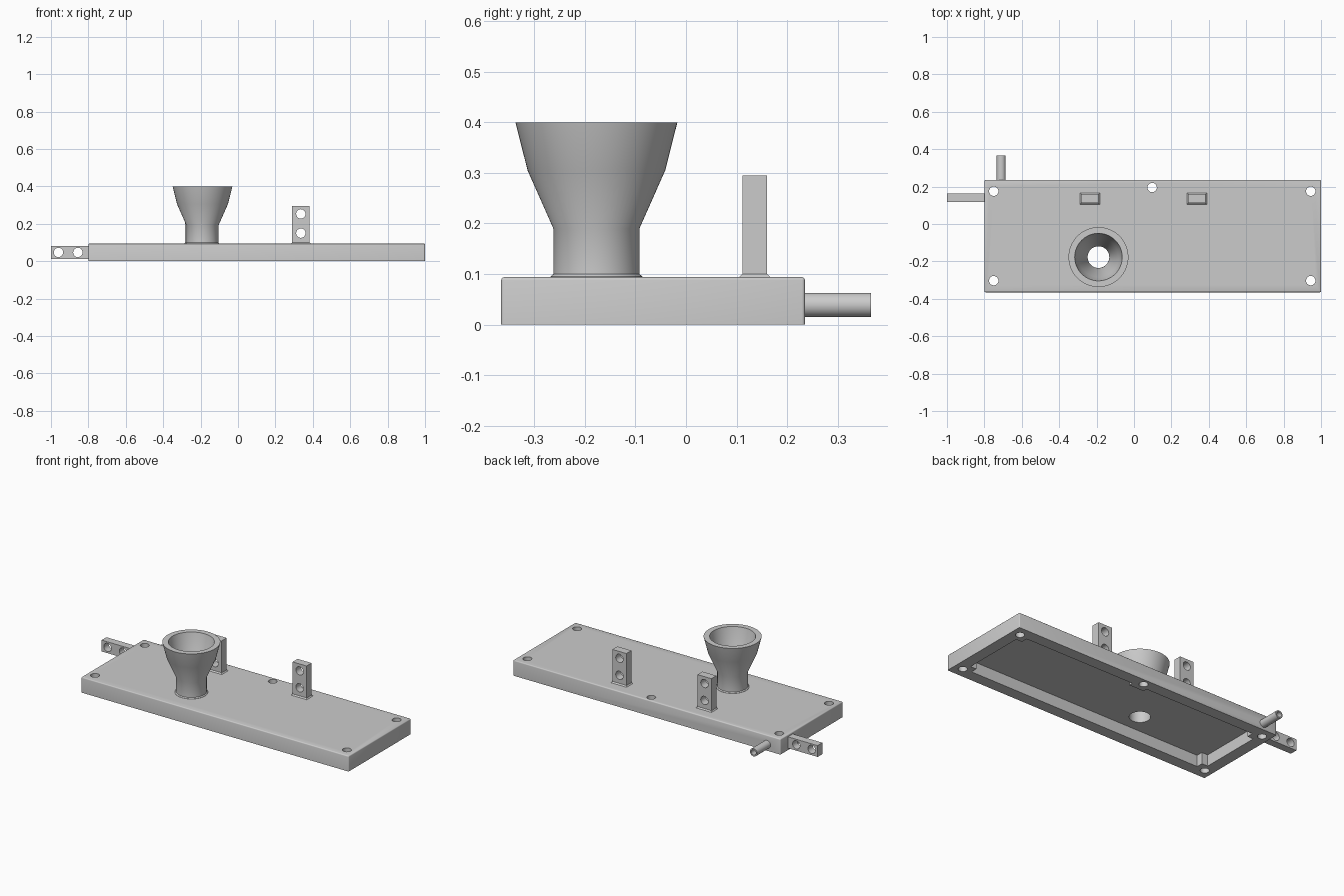
import bpy, bmesh, math
from mathutils import Matrix, Vector

cube = bpy.data.objects.get("Cube")
if cube:
    bpy.data.objects.remove(cube, do_unlink=True)

grey = bpy.data.materials.new("light grey plastic")
grey.use_nodes = True
colour = (0.6, 0.6, 0.6, 1)
grey.diffuse_color = colour
grey.node_tree.nodes["Principled BSDF"].inputs["Base Color"].default_value = colour


def finish(name, bm):
    bmesh.ops.recalc_face_normals(bm, faces=bm.faces)
    mesh = bpy.data.meshes.new(name)
    bm.to_mesh(mesh)
    bm.free()
    mesh.materials.append(grey)
    ob = bpy.data.objects.new(name, mesh)
    bpy.context.collection.objects.link(ob)
    return ob


def box(name, x, y, z, bevel=0, top_inset=0):
    bm = bmesh.new()
    bmesh.ops.create_cube(bm, size=1)
    for v in bm.verts:
        top = v.co.z > 0
        v.co = [r[0] + (c + 0.5) * (r[1] - r[0]) for r, c in zip((x, y, z), v.co)]
        if top and top_inset:
            v.co.x += math.copysign(top_inset, sum(x) / 2 - v.co.x)
            v.co.y += math.copysign(top_inset, sum(y) / 2 - v.co.y)
    if bevel:
        edges = [e for e in bm.edges if max(v.co.z for v in e.verts) > z[0] + 0.01]
        bmesh.ops.bevel(bm, geom=edges, offset=bevel, segments=3, profile=0.5, affect='EDGES')
    return finish(name, bm)


def cylinder(name, centre, radius, length, axis):
    bm = bmesh.new()
    turn = Vector((0, 0, 1)).rotation_difference(Vector(axis)).to_matrix().to_4x4()
    bmesh.ops.create_cone(bm, cap_ends=True, segments=40, radius1=radius, radius2=radius,
                          depth=length, matrix=Matrix.Translation(centre) @ turn)
    return finish(name, bm)


def boolean(ob, tool, operation='DIFFERENCE'):
    mod = ob.modifiers.new("shape", 'BOOLEAN')
    mod.operation, mod.solver, mod.object = operation, 'EXACT', tool
    bpy.context.view_layer.objects.active = ob
    bpy.ops.object.modifier_apply(modifier=mod.name)
    bpy.data.objects.remove(tool, do_unlink=True)


def smooth(ob):
    bpy.ops.object.select_all(action='DESELECT')
    ob.select_set(True)
    bpy.context.view_layer.objects.active = ob
    bpy.ops.object.shade_smooth_by_angle(angle=math.radians(32))


X0, X1, Y0, Y1, TOP = -0.8, 1.0, -0.365, 0.235, 0.094
WALL, ROOF, BOSS = 0.07, 0.025, 0.11
FX, FY, BORE = -0.19, -0.177, 0.058

# Hollow cover: shell cavity with screw bosses left standing in it
cover = box("cover", (X0, X1), (Y0, Y1), (0, TOP), bevel=0.006)
cavity = box("cavity_cutter", (X0 + WALL, X1 - WALL), (Y0 + WALL, Y1 - WALL), (-0.1, TOP - ROOF))
for x in ((X0 - 0.1, X0 + BOSS), (X1 - BOSS, X1 + 0.1)):
    for y in ((Y0 - 0.1, Y0 + BOSS), (Y1 - BOSS, Y1 + 0.1)):
        boolean(cavity, box("boss_cutter", x, y, (-0.2, 0.2)))
boolean(cavity, box("boss_cutter", (0.05, 0.15), (0.14, 0.4), (-0.2, 0.2)))
boolean(cover, cavity)

# Screw holes, funnel bore and pipe bore
for x, y in [(-0.75, 0.175), (0.945, 0.175), (-0.75, -0.303), (0.945, -0.303), (0.097, 0.195)]:
    boolean(cover, cylinder("hole_cutter", (x, y, 0), 0.025, 0.4, (0, 0, 1)))
boolean(cover, cylinder("hole_cutter", (FX, FY, 0.1), BORE, 0.4, (0, 0, 1)))
boolean(cover, cylinder("hole_cutter", (-0.71, 0.2, 0.039), 0.016, 0.16, (0, 1, 0)))
smooth(cover)

# Funnel: closed profile revolved about its axis
profile = [(BORE, 0.09), (0.092, 0.09), (0.091, 0.095), (0.085, 0.1), (0.085, 0.19),
           (0.136, 0.305), (0.16, 0.4), (0.127, 0.4), (0.107, 0.305), (BORE, 0.19)]
bm = bmesh.new()
verts = [bm.verts.new((FX + r, FY, z)) for r, z in profile]
edges = [bm.edges.new((verts[i - 1], verts[i])) for i in range(len(verts))]
bmesh.ops.spin(bm, geom=verts + edges, cent=(FX, FY, 0), axis=(0, 0, 1),
               angle=math.tau, steps=64, use_merge=True)
bmesh.ops.remove_doubles(bm, verts=bm.verts, dist=0.0001)
smooth(finish("funnel", bm))

# Upright drilled tabs with a flared foot
for side, x in (("right", -0.236), ("left", 0.336)):
    tab = box(side + "_tab", (x - 0.047, x + 0.047), (0.112, 0.16), (0.085, 0.295))
    for z in (0.15, 0.253):
        boolean(tab, cylinder("hole_cutter", (x, 0.136, z), 0.025, 0.2, (0, 1, 0)))
    smooth(tab)
    box(side + "_tab_foot", (x - 0.054, x + 0.054), (0.104, 0.168), (TOP - 0.001, 0.101), top_inset=0.008)

# Drilled tab on the end of the cover
end_tab = box("end_tab", (-1.0, X0 + 0.01), (0.117, 0.163), (0.012, 0.081))
for x in (-0.96, -0.856):
    boolean(end_tab, cylinder("hole_cutter", (x, 0.14, 0.047), 0.025, 0.2, (0, 1, 0)))
smooth(end_tab)

# Hollow outlet pipe at the back
pipe = cylinder("outlet_pipe", (-0.71, 0.2975, 0.039), 0.024, 0.135, (0, 1, 0))
boolean(pipe, cylinder("hole_cutter", (-0.71, 0.2975, 0.039), 0.016, 0.3, (0, 1, 0)))
smooth(pipe)
